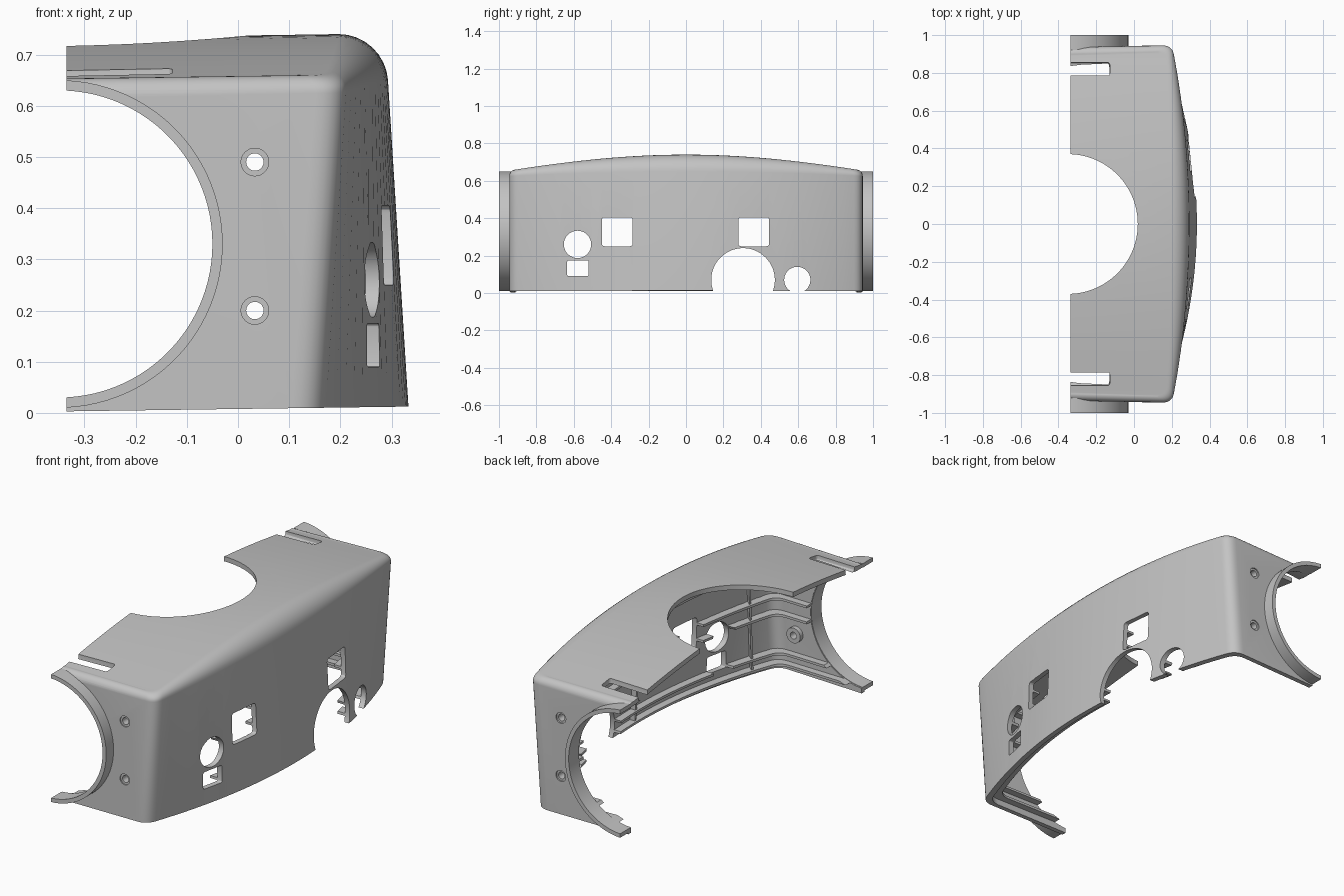
import bpy, bmesh
from math import sin, cos, pi, acos
from mathutils import Matrix, Vector

if "Cube" in bpy.data.objects:
    bpy.data.objects.remove(bpy.data.objects["Cube"])

BACK, END, THICK = -0.335, 0.945, 0.024
RING_X, RING_Z = -0.35, 0.33

grey = bpy.data.materials.new("plain grey")
grey.use_nodes = True
grey.diffuse_color = (0.55, 0.55, 0.55, 1)
grey.node_tree.nodes["Principled BSDF"].inputs["Base Color"].default_value = (0.55, 0.55, 0.55, 1)


def make(name, bm):
    bmesh.ops.recalc_face_normals(bm, faces=bm.faces)
    mesh = bpy.data.meshes.new(name)
    bm.to_mesh(mesh)
    bm.free()
    mesh.materials.append(grey)
    obj = bpy.data.objects.new(name, mesh)
    bpy.context.scene.collection.objects.link(obj)
    return obj


def finish(obj, *cutters):
    """Cut the openings, apply everything and smooth the curved faces."""
    for cutter in cutters:
        mod = obj.modifiers.new("cut", 'BOOLEAN')
        mod.object, mod.solver = cutter, 'EXACT'
    bpy.ops.object.select_all(action='DESELECT')
    obj.select_set(True)
    bpy.context.view_layer.objects.active = obj
    bpy.ops.object.convert(target='MESH')
    bpy.ops.object.shade_smooth_by_angle(angle=0.5)


def loft(bm, rows, closed=False):
    """Join rows of points with quads; closed rows make a capped solid."""
    rings = [[bm.verts.new(p) for p in row] for row in rows]
    n = len(rings[0])
    for a, b in zip(rings, rings[1:]):
        for k in range(n if closed else n - 1):
            m = (k + 1) % n
            bm.faces.new((a[k], a[m], b[m], b[k]))
    if closed:
        bm.faces.new(rings[0])
        bm.faces.new(rings[-1])
    return rings


def rod(bm, axis, centre, radius, depth, sides=64):
    turn = {'X': Matrix.Rotation(pi / 2, 4, 'Y'), 'Y': Matrix.Rotation(pi / 2, 4, 'X'),
            'Z': Matrix()}[axis]
    bmesh.ops.create_cone(bm, cap_ends=True, segments=sides, radius1=radius, radius2=radius,
                          depth=depth, matrix=Matrix.Translation(centre) @ turn)


def block(bm, low, high, round_by):
    low, high = Vector(low), Vector(high)
    made = bmesh.ops.create_cube(bm, size=1, matrix=Matrix.Translation((low + high) / 2)
                                 @ Matrix.Diagonal((*(high - low), 1)))
    edges = list({e for v in made["verts"] for e in v.link_edges})
    bmesh.ops.bevel(bm, geom=edges, offset=round_by, segments=3, profile=0.5, affect='EDGES')


# Outline of the cover: bowed front wall, rounded corners, straight end walls
def front_x(y, z):
    u = z / 0.65
    return 0.333 - 0.04 * u - (0.2 - 0.1 * u) * y * y


def spot(s, corner, inset, z):
    x = BACK if corner is None else front_x(s * END, z) - inset - corner
    return Vector((x, s * (END - inset), z))


corner = [(1 - 0.05 * (1 - t / 6) ** 2, 0.05 * (t / 6) ** 2) for t in range(7)]
half = corner + [(0.99, None)]
PATH = ([(-s, c) for s, c in reversed(half)]
        + [(k / 16 * 0.95, 0) for k in range(-15, 16)] + half)


def skin(bm, inset):
    """Walls, rounded rim and roof strips; returns the open border in order."""
    bottom = [spot(s, c, inset, 0) for s, c in PATH]
    for p in bottom:
        p.z = 0.003 + 0.014 * (p.x - BACK)
    rows = [bottom]
    for step in range(9):
        a = step / 8 * pi / 2
        row = []
        for s, c in PATH:
            radius = 0.035 + 0.055 * (1 - s * s)
            height = 0.74 - 0.09 * (s * END) ** 2 - (0.008 if c is None else 0)
            row.append(spot(s, c, radius - (radius - inset) * cos(a),
                            height - radius + (radius - inset) * sin(a)))
        rows.append(row)
    rings = loft(bm, rows)
    top = rings[-1]
    front = top[1:-1]
    middle = [bm.verts.new((BACK, v.co.y * 0.985, v.co.z - 0.008)) for v in front[1:-1]]
    backs = [top[0]] + middle + [top[-1]]
    for k in range(len(front) - 1):
        bm.faces.new((front[k], front[k + 1], backs[k + 1], backs[k]))
    return (rings[0] + [r[-1] for r in rings[1:]] + middle[::-1]
            + [r[0] for r in rings[:0:-1]])


# Cover: outer and inner skin joined along their borders
bm = bmesh.new()
outer, inner = skin(bm, 0), skin(bm, THICK)
for k in range(len(outer)):
    bm.faces.new((outer[k - 1], outer[k], inner[k], inner[k - 1]))
shell = make("cover_shell", bm)

# Cutters for the openings
bm = bmesh.new()
rod(bm, 'Z', (RING_X, 0, 0.75), 0.37, 0.4, 96)
for y, z, r in ((-0.58, 0.26, 0.073), (0.305, 0.07, 0.17), (0.595, 0.07, 0.07)):
    rod(bm, 'X', (0.27, y, z), r, 0.5)
block(bm, (0.05, -0.635, 0.09), (0.5, -0.52, 0.175), 0.008)
for y in (-0.45, 0.28):
    block(bm, (0.05, y, 0.25), (0.5, y + 0.165, 0.405), 0.015)
for side in (-1, 1):
    ys = sorted((side * 0.785, side * 0.855))
    block(bm, (-0.6, ys[0], 0.637), (-0.128, ys[1], 0.85), 0.012)
    rod(bm, 'Y', (RING_X, side * 0.93, RING_Z), 0.302, 0.24, 96)
    for z in (0.2, 0.49):
        rod(bm, 'Y', (0.033, side * 0.93, z), 0.017, 0.2, 32)
openings = make("opening_cutter", bm)
bm = bmesh.new()
for side in (-1, 1):
    for z in (0.2, 0.49):
        rod(bm, 'Y', (0.033, side * 0.955, z), 0.027, 0.036, 32)
recesses = make("screw_recess_cutter", bm)
for cutter in (openings, recesses):
    cutter.hide_render = True
    cutter.hide_viewport = True

# Stiffening ribs that follow the inside of the walls
bm = bmesh.new()
for z in (0.045, 0.1, 0.29, 0.37, 0.54):
    loft(bm, [[spot(s, c, i, z + h) for i, h in
               ((0.015, -0.006), (0.06, -0.006), (0.06, 0.006), (0.015, 0.006))]
              for s, c in PATH], closed=True)
ribs = make("horizontal_ribs", bm)

bm = bmesh.new()
for s in (-0.84, 0, 0.84):
    loft(bm, [[spot(s + d, 0, i, z) for i, d in
               ((0.015, -0.006), (0.05, -0.006), (0.05, 0.006), (0.015, 0.006))]
              for z in (0.04, 0.6)], closed=True)
uprights = make("vertical_ribs", bm)

# Screw bosses inside the end walls
bm = bmesh.new()
for side in (-1, 1):
    for z in (0.2, 0.49):
        rod(bm, 'Y', (0.033, side * 0.913, z), 0.038, 0.034, 32)
bosses = make("screw_bosses", bm)

for part in (shell, ribs, uprights, bosses):
    finish(part, openings, recesses)

# Half-round collars standing out from both end walls
for side, name in ((-1, "front_collar"), (1, "back_collar")):
    bm = bmesh.new()
    rows = []
    for k in range(49):
        row = []
        for r, y in ((0.3, 0.92), (0.32, 0.92), (0.32, 1.0), (0.3, 1.0)):
            a = acos((BACK - RING_X) / r) * (k / 24 - 1)
            row.append((RING_X + r * cos(a), side * y, RING_Z + r * sin(a)))
        rows.append(row)
    loft(bm, rows, closed=True)
    finish(make(name, bm))
